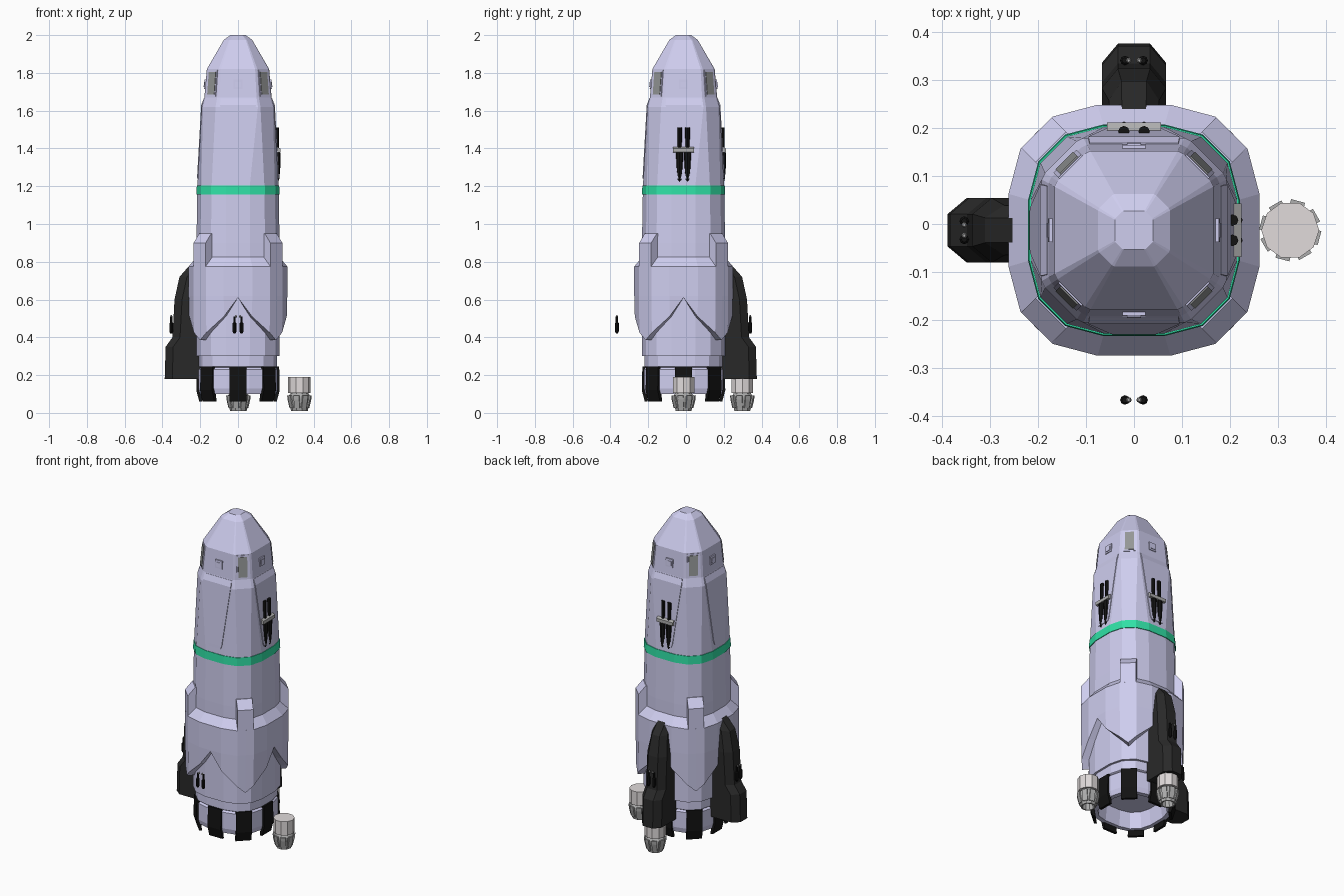
import bpy, bmesh
from math import radians, cos, sin, pi

if "Cube" in bpy.data.objects:
    bpy.data.objects.remove(bpy.data.objects["Cube"])

AXIS = (0, -0.013)            # ship centre line
RIGHT, BACK, LEFT, FRONT = 0, 90, 180, 270


def material(name, *rgb):
    m = bpy.data.materials.new(name)
    m.diffuse_color = (*rgb, 1)
    m.use_nodes = True
    m.node_tree.nodes["Principled BSDF"].inputs["Base Color"].default_value = m.diffuse_color
    return m


LILAC = material("lilac_paint", 0.62, 0.61, 0.86)
GREEN = material("green_paint", 0.03, 0.75, 0.38)
BLACK = material("black_metal", 0.006, 0.006, 0.006)
DARK = material("dark_panel", 0.022, 0.022, 0.022)
GREY = material("grey_metal", 0.42, 0.42, 0.42)
GLASS = material("window_grey", 0.3, 0.31, 0.31)
PALE = material("pale_shell", 0.75, 0.71, 0.71)


def loft(name, rings, mat, ang=0, centre=AXIS, caps=True, closed=False):
    """Skin equal-length rings of points; turn about z, then move."""
    bm = bmesh.new()
    rows = [[bm.verts.new(p) for p in ring] for ring in rings]
    pairs = list(zip(rows, rows[1:]))
    if closed:
        pairs.append((rows[-1], rows[0]))
    n = len(rows[0])
    for a, b in pairs:
        for i in range(n):
            j = (i + 1) % n
            bm.faces.new((a[i], a[j], b[j], b[i]))
    if caps and not closed:
        bm.faces.new(rows[0])
        bm.faces.new(rows[-1])
    bmesh.ops.recalc_face_normals(bm, faces=bm.faces)
    me = bpy.data.meshes.new(name)
    bm.to_mesh(me)
    bm.free()
    me.materials.append(mat)
    ob = bpy.data.objects.new(name, me)
    ob.location = (*centre, 0)
    ob.rotation_euler.z = radians(ang)
    bpy.context.collection.objects.link(ob)
    return ob


def prism(name, profile, half, mat, ang=0, shift=0, centre=AXIS):
    """Profile of (distance out, height) extruded sideways."""
    return loft(name, [[(d, shift + s, z) for d, z in profile] for s in (-half, half)],
                mat, ang, centre)


def turned(name, profile, mat, d=0, t=0, ang=0, n=8, centre=AXIS):
    """Profile of (radius, height) spun around a vertical axis."""
    return loft(name, [[(d + r * cos(2 * pi * i / n), t + r * sin(2 * pi * i / n), z)
                        for i in range(n)] for r, z in profile], mat, ang, centre)


def quarter_turns(pts):
    out = []
    for c, s in ((1, 0), (0, 1), (-1, 0), (0, -1)):
        out += [(c * x - s * y, s * x + c * y) for x, y in pts]
    return out


def ring(r, z, octagon=False):
    f, g, h = (0.55, 0.62, 0.965) if octagon else (0.29, 0.65, 0.905)
    return [(r * x, r * y, z) for x, y in quarter_turns([(1, f), (h, g), (g, h), (f, 1)])]


# hull: octagonal nose blending into a rounded-square body with an open tail
hull = [ring(r, z, True) for r, z in
        [(0.04, 2.0), (0.075, 1.975), (0.165, 1.82), (0.178, 1.67), (0.192, 1.62)]]
hull += [ring(r, z) for r, z in
         [(0.215, 1.2), (0.22, 0.9), (0.22, 0.3), (0.207, 0.3), (0.207, 0.245), (0.2, 0.24),
          (0.21, 0.23), (0.21, 0.13), (0.202, 0.1), (0.175, 0.1), (0.165, 0.2)]]
loft("hull", hull, LILAC)
loft("green_band", [ring(0.2, 1.155), ring(0.22, 1.155), ring(0.218, 1.205), ring(0.2, 1.205)],
     GREEN, closed=True)

# outer shell whose lower edge drops to a point at each corner
SHELL = quarter_turns([(1, 0), (1, 0.29), (0.905, 0.65), (0.778, 0.778), (0.65, 0.905), (0.29, 1)])
EDGE = [0.61, 0.51, 0.425, 0.385, 0.425, 0.51] * 4


def shell_ring(r, z=None):
    return [(r * x, r * y, z or e) for (x, y), e in zip(SHELL, EDGE)]


loft("outer_shell", [shell_ring(0.215, 0.83), shell_ring(0.261, 0.775), shell_ring(0.261, 0.62),
                     shell_ring(0.258), shell_ring(0.218)], LILAC, closed=True)

# repeated details around the corners
for a in (45, 135, 225, 315):
    prism("corner_rib", [(0.2, 0.74), (0.287, 0.74), (0.287, 0.9), (0.245, 0.95), (0.2, 0.95)],
          0.045, LILAC, a)
    prism("window_frame", [(0.17, 1.675), (0.203, 1.675), (0.189, 1.815), (0.17, 1.815)],
          0.034, LILAC, a)
    prism("window", [(0.17, 1.685), (0.205, 1.685), (0.193, 1.805), (0.17, 1.805)],
          0.026, GLASS, a)

# repeated details around the flat sides
for a in (RIGHT, BACK, LEFT, FRONT):
    prism("hatch", [(0.16, 1.715), (0.179, 1.715), (0.177, 1.765), (0.16, 1.765)], 0.024, LILAC, a)
    prism("hatch_lens", [(0.16, 1.725), (0.182, 1.725), (0.18, 1.752), (0.16, 1.752)],
          0.015, LILAC, a)
    loft("side_panel", [[(d, -w, z), (d, w, z), (0.17, w, z), (0.17, -w, z)]
                        for d, w, z in ((0.217, 0.04, 1.24), (0.216, 0.048, 1.26),
                                        (0.195, 0.095, 1.63), (0.181, 0.092, 1.665))], LILAC, a)

# black clamps around the tail
for i in range(8):
    k = 1.08 if i % 2 else 1
    prism("tail_clamp", [(k * d, z) for d, z in [(0.195, 0.245), (0.218, 0.245), (0.221, 0.12),
                                                (0.205, 0.06), (0.19, 0.06), (0.195, 0.1)]],
          0.045, BLACK, i * 45)

# dark fins on the left and back
FIN = [(0.18, 0.388, 0.067), (0.35, 0.383, 0.067), (0.4, 0.347, 0.067), (0.6, 0.336, 0.067),
       (0.72, 0.31, 0.052), (0.805, 0.235, 0.05)]
for a in (LEFT, BACK):
    loft("fin", [[(0.19, -w, z), (d - 0.04, -w, z), (d, -0.5 * w, z), (d, 0.5 * w, z),
                  (d - 0.04, w, z), (0.19, w, z)] for z, d, w in FIN], DARK, a)

# small twin pistons on the fins and at the front
for a in (LEFT, BACK, FRONT):
    for s in (-1, 1):
        turned("piston", [(0.005, 0.42), (0.01, 0.43), (0.01, 0.475), (0.006, 0.48), (0.006, 0.51)],
               BLACK, 0.353, s * 0.019, a)
        turned("piston_cap", [(0.004, 0.505), (0.006, 0.509), (0.003, 0.517)],
               GREY, 0.353, s * 0.011, a)

# twin launch tubes with grey bracket on the right and back
for a in (RIGHT, BACK):
    prism("tube_bracket", [(0.185, 1.375), (0.224, 1.38), (0.224, 1.4), (0.21, 1.408), (0.185, 1.408)],
          0.056, GREY, a)
    for s in (-1, 1):
        turned("launch_tube", [(0.008, 1.22), (0.014, 1.24), (0.019, 1.3), (0.021, 1.375),
                               (0.012, 1.39), (0.012, 1.51)], BLACK, 0.205, s * 0.021, a)

# two engines
for c in ((0.325, -0.013), (0.002, 0.298)):
    turned("engine_casing", [(0.06, 0.105), (0.06, 0.19)], PALE, n=10, centre=c)
    turned("engine_neck", [(0.048, 0.085), (0.048, 0.107)], GREY, n=10, centre=c)
    turned("engine_nozzle", [(0.05, 0.1), (0.058, 0.088), (0.058, 0.075), (0.044, 0.01),
                             (0.036, 0.01), (0.03, 0.05)], GREY, n=10, centre=c)
    for i in range(8):
        prism("nozzle_plate", [(0.055, 0.092), (0.063, 0.092), (0.061, 0.07), (0.05, 0.025),
                               (0.044, 0.025)], 0.015, GREY, i * 45 + 30, centre=c)
